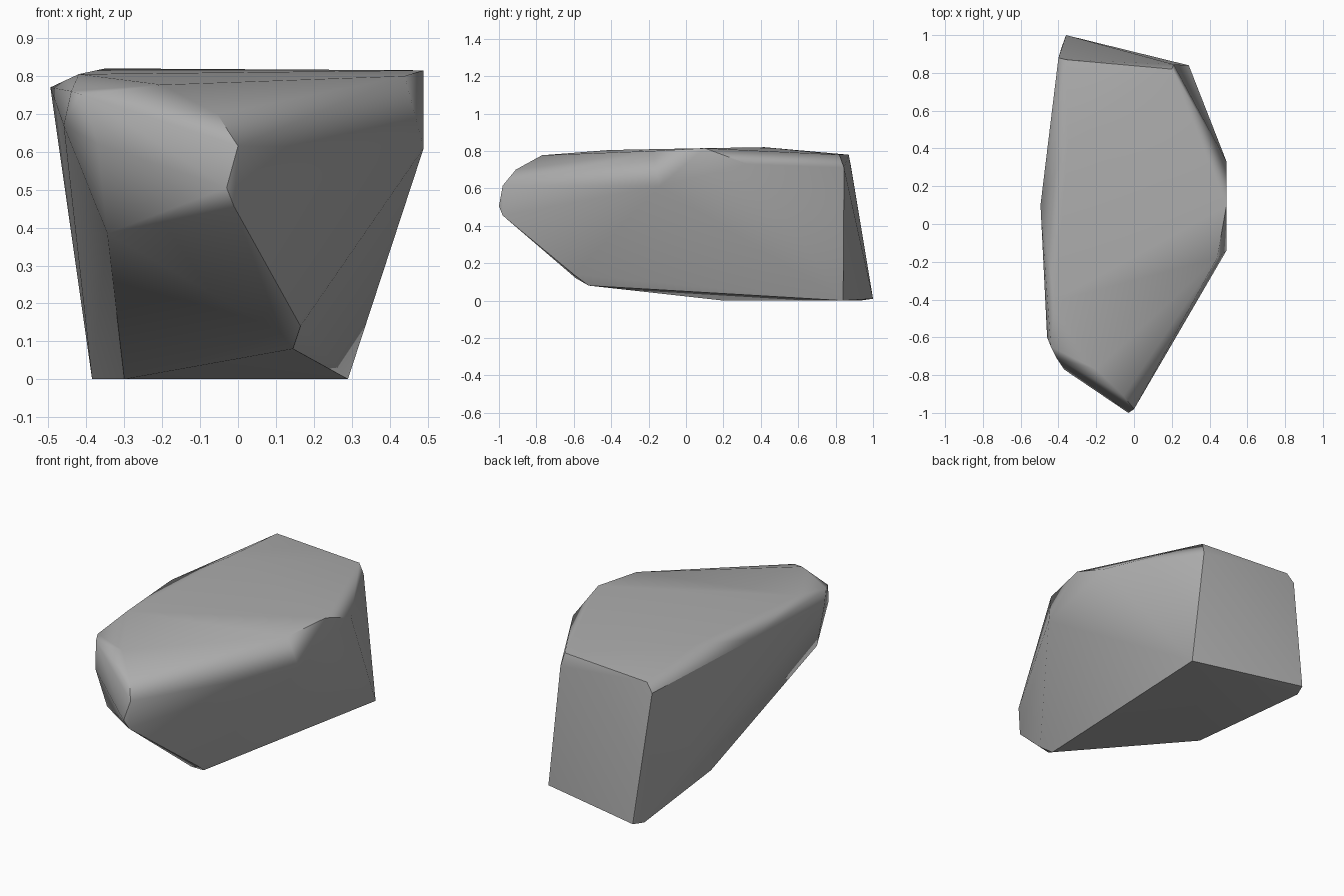
import bpy
import bmesh
from math import radians

# Remove the default object
default_object = bpy.data.objects.get("Cube")
if default_object:
    bpy.data.objects.remove(default_object, do_unlink=True)


def make_material(name, colour, roughness):
    """Create one flat material visible in viewport and render."""
    material = bpy.data.materials.new(name)
    material.use_nodes = True
    material.diffuse_color = colour
    shader = material.node_tree.nodes.get("Principled BSDF")
    shader.inputs["Base Color"].default_value = colour
    shader.inputs["Roughness"].default_value = roughness
    return material


def make_hull(name, corner_groups, material):
    """Wrap a convex stone surface around the named groups of corners."""
    mesh = bpy.data.meshes.new(name)
    bm = bmesh.new()
    for corners in corner_groups.values():
        for corner in corners:
            bm.verts.new(corner)
    result = bmesh.ops.convex_hull(bm, input=list(bm.verts))
    leftovers = set(result["geom_interior"]) | set(result["geom_unused"])
    inner = [item for item in leftovers if isinstance(item, bmesh.types.BMVert)]
    bmesh.ops.delete(bm, geom=inner, context="VERTS")
    # Merge nearly coplanar triangles into clean chipped facets
    bmesh.ops.dissolve_limit(bm, angle_limit=radians(1), verts=list(bm.verts),
                             edges=list(bm.edges))
    bmesh.ops.recalc_face_normals(bm, faces=list(bm.faces))
    bm.to_mesh(mesh)
    bm.free()
    mesh.materials.append(material)
    stone = bpy.data.objects.new(name, mesh)
    bpy.context.scene.collection.objects.link(stone)
    return stone


# Corners of the boulder, grouped by the region they shape
boulder_corners = {
    "flat_top": [(-.35, .42, .82), (.49, .1, .815), (.44, -.18, .8),
                 (-.42, -.41, .805), (-.495, .1, .77), (-.2, -.77, .777)],
    "right_flank": [(.49, .33, .73), (.49, -.14, .61)],
    "back_wall": [(.2, .82, .78), (.21, .845, .71), (-.36, .87, .78),
                  (-.4, .88, .73), (.29, .84, 0), (-.36, 1, .01)],
    "nose": [(-.055, -.91, .7), (0, -.98, .615), (-.03, -1, .505),
             (-.01, -.98, .455), (-.37, -.77, .62), (-.41, -.71, .75)],
    "left_cheek": [(-.44, -.65, .76), (-.46, -.6, .67), (-.345, -.7, .385)],
    "underside": [(-.385, .93, 0), (-.3, .2, 0), (.145, -.52, .08),
                  (.165, -.6, .14), (.115, -.59, .12)],
}

stone_grey = make_material("stone_grey", (.42, .42, .42, 1), .9)
boulder = make_hull("boulder", boulder_corners, stone_grey)

# Soft shading across shallow edges, crisp lines on strong ones
bpy.ops.object.select_all(action="DESELECT")
boulder.select_set(True)
bpy.context.view_layer.objects.active = boulder
bpy.ops.object.shade_smooth_by_angle(angle=radians(40))
weighting = boulder.modifiers.new("facet_weighting", "WEIGHTED_NORMAL")
weighting.keep_sharp = True
